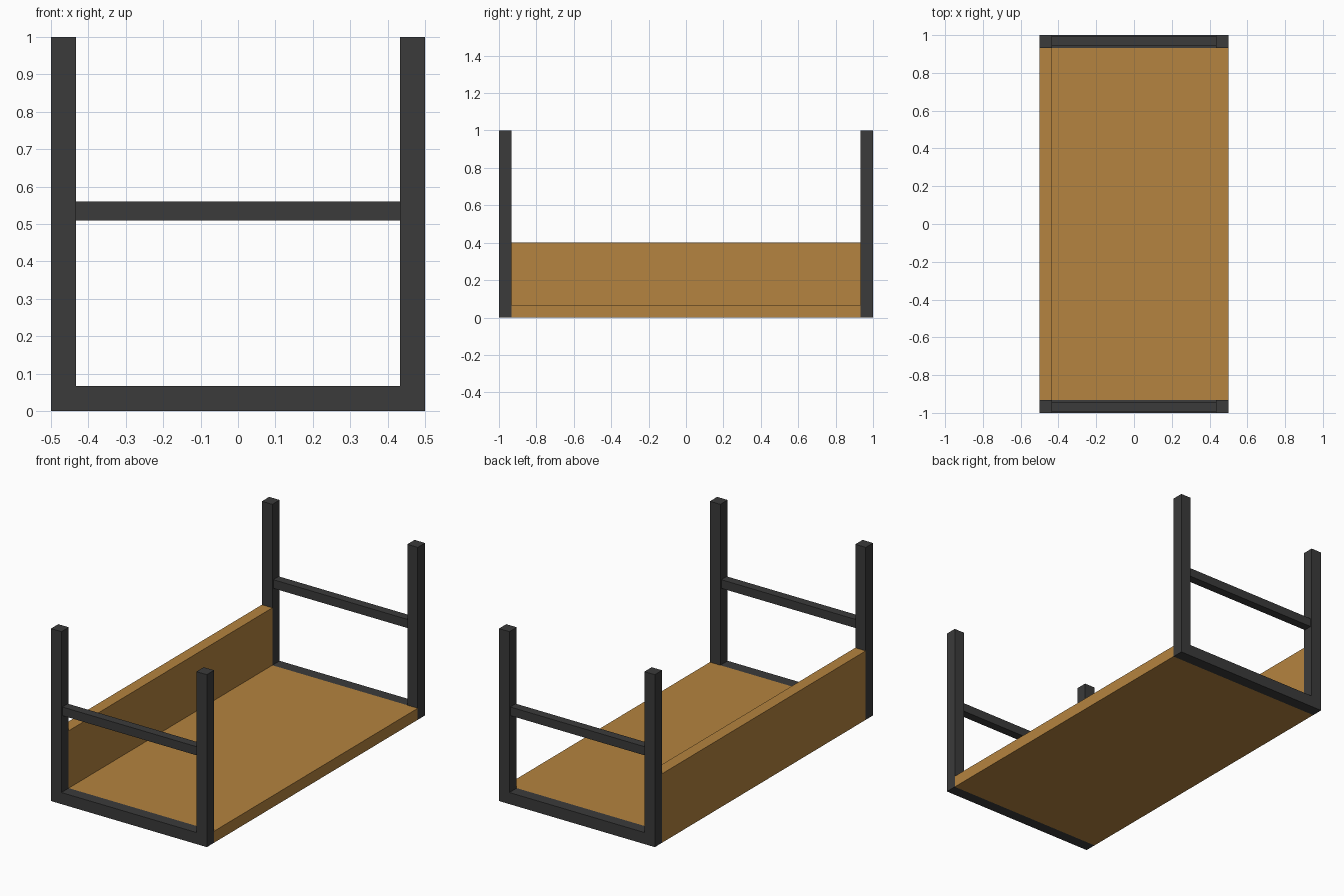
import bpy

if "Cube" in bpy.data.objects:
    bpy.data.objects.remove(bpy.data.objects["Cube"])

T = 0.067          # tube and board thickness
W, L, H = 0.5, 1.0, 1.0
BACK_H = 0.4


def material(name, rgb):
    m = bpy.data.materials.new(name)
    m.diffuse_color = (*rgb, 1)
    m.use_nodes = True
    m.node_tree.nodes["Principled BSDF"].inputs["Base Color"].default_value = m.diffuse_color
    return m


def extrude_xz(name, profile, y0, y1, mat):
    """Extrude a counter-clockwise (x, z) outline along y."""
    n = len(profile)
    verts = [(x, y, z) for y in (y0, y1) for x, z in profile]
    faces = [tuple(range(n)), tuple(reversed(range(n, 2 * n)))]
    faces += [((i + 1) % n, i, n + i, n + (i + 1) % n) for i in range(n)]
    mesh = bpy.data.meshes.new(name)
    mesh.from_pydata(verts, [], faces)
    mesh.materials.append(mat)
    obj = bpy.data.objects.new(name, mesh)
    bpy.context.collection.objects.link(obj)
    return obj


steel = material("dark_steel", (0.043, 0.043, 0.043))
wood = material("wood", (0.46, 0.23, 0.05))

# L-shaped board: flat deck with a low side panel
extrude_xz("deck_and_side_panel",
           [(-W, 0), (W, 0), (W, T), (-W + T, T), (-W + T, BACK_H), (-W, BACK_H)],
           -L + T, L - T, wood)

# U-shaped end frames and their thinner crossbars
u_shape = [(-W, 0), (W, 0), (W, H), (W - T, H),
           (W - T, T), (-W + T, T), (-W + T, H), (-W, H)]
xi = W - T
bar = [(-xi, 0.51), (xi, 0.51), (xi, 0.56), (-xi, 0.56)]
for side, y in (("front", -L + T / 2), ("back", L - T / 2)):
    extrude_xz(side + "_frame", u_shape, y - T / 2, y + T / 2, steel)
    extrude_xz(side + "_crossbar", bar, y - 0.025, y + 0.025, steel)
